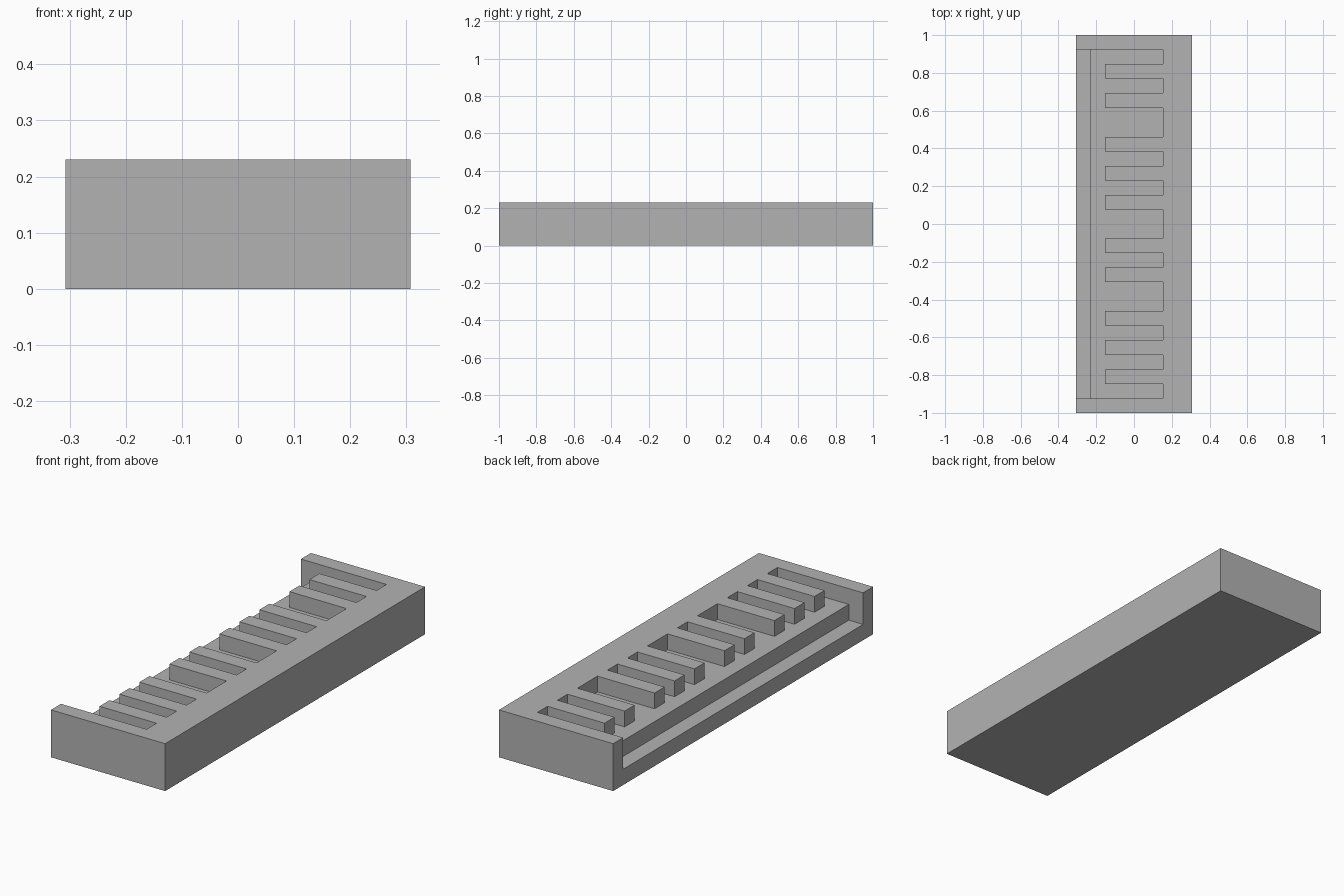
import bpy
import bmesh

cube = bpy.data.objects.get("Cube")
if cube:
    bpy.data.objects.remove(cube, do_unlink=True)

U = 2 / 26                                   # one module: the block is 8 x 26 x 3 modules
TEETH = [-11, -9, -7, -4, -2, 1, 3, 5, 8, 10]  # lower y edge of each one-module tooth

grey = bpy.data.materials.new("plain grey")
grey.use_nodes = True
colour = (0.45, 0.45, 0.45, 1)
grey.diffuse_color = colour
grey.node_tree.nodes["Principled BSDF"].inputs["Base Color"].default_value = colour


def prism(name, outline, low, high):
    """Extrude an outline, given in modules, from height low to high."""
    bm = bmesh.new()
    face = bm.faces.new([bm.verts.new((x * U, y * U, low * U)) for x, y in outline])
    top = bmesh.ops.extrude_face_region(bm, geom=[face])["geom"]
    verts = [v for v in top if isinstance(v, bmesh.types.BMVert)]
    bmesh.ops.translate(bm, verts=verts, vec=(0, 0, (high - low) * U))
    bmesh.ops.recalc_face_normals(bm, faces=bm.faces)
    mesh = bpy.data.meshes.new(name)
    bm.to_mesh(mesh)
    bm.free()
    mesh.materials.append(grey)
    obj = bpy.data.objects.new(name, mesh)
    bpy.context.collection.objects.link(obj)
    return obj


def rectangle(x0, x1, y0, y1):
    return [(x0, y0), (x1, y0), (x1, y1), (x0, y1)]


def carve(target, cutter):
    """Subtract the cutter from the target, then discard it."""
    cutter.hide_render = True
    mod = target.modifiers.new("carve", "BOOLEAN")
    mod.operation = "DIFFERENCE"
    mod.solver = "EXACT"
    mod.object = cutter
    bpy.context.view_layer.objects.active = target
    bpy.ops.object.modifier_apply(modifier=mod.name)
    bpy.data.objects.remove(cutter, do_unlink=True)


# Solid block
block = prism("toothed_block", rectangle(-4, 4, -13, 13), 0, 3)

# Upper recess, whose outline leaves the teeth standing
comb = [(-5, -12), (2, -12)]
for y in TEETH:
    comb += [(2, y), (-2, y), (-2, y + 1), (2, y + 1)]
comb += [(2, 12), (-5, 12)]
carve(block, prism("recess_cutter", comb, 2, 4))

# Lower ledge along the open side
carve(block, prism("ledge_cutter", rectangle(-5, -3, -12, 12), 1, 4))
